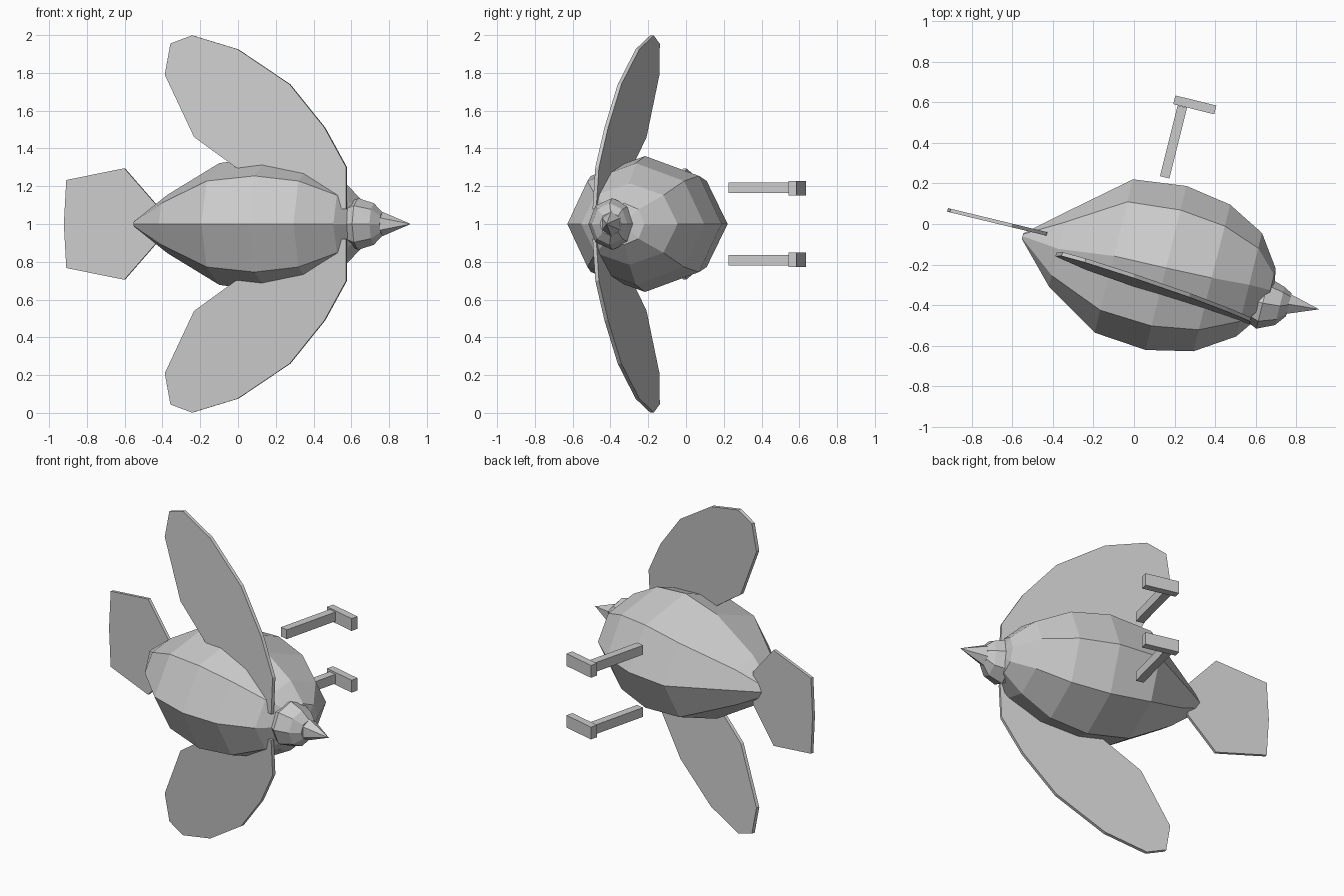
import bpy, bmesh, math
from mathutils import Vector

if "Cube" in bpy.data.objects:
    bpy.data.objects.remove(bpy.data.objects["Cube"])

TILT = math.radians(-14)
AXIS = Vector((math.cos(TILT), math.sin(TILT), 0))     # tail to beak
BELLY = Vector((-math.sin(TILT), math.cos(TILT), 0))   # back to belly
ORIGIN = Vector((0.158, -0.217, 1.0))


def place(s, t, z):
    return ORIGIN + AXIS * s + BELLY * t + Vector((0, 0, z))


def finish(name, bm):
    bmesh.ops.recalc_face_normals(bm, faces=bm.faces)
    mesh = bpy.data.meshes.new(name)
    bm.to_mesh(mesh)
    bm.free()
    obj = bpy.data.objects.new(name, mesh)
    bpy.context.collection.objects.link(obj)


def loft(name, rings, sides, start=0.0):
    """Rings are (s, centre t, radius t, radius z); radius 0 is a point."""
    bm = bmesh.new()
    loops = []
    for s, c, rt, rz in rings:
        if rt == 0:
            loops.append([bm.verts.new(place(s, c, 0))] * sides)
        else:
            angles = [start + 2 * math.pi * i / sides for i in range(sides)]
            loops.append([bm.verts.new(place(s, c + rt * math.cos(a), rz * math.sin(a)))
                          for a in angles])
    for a, b in zip(loops, loops[1:]):
        for i in range(sides):
            j = (i + 1) % sides
            bm.faces.new(list(dict.fromkeys((a[i], a[j], b[j], b[i]))))
    for loop in (loops[0], loops[-1]):
        if loop[0] is not loop[1]:
            bm.faces.new(loop)
    finish(name, bm)


def plate(name, points, thickness):
    """Flat outline given a thickness centred on its plane."""
    bm = bmesh.new()
    face = bm.faces.new([bm.verts.new(p) for p in points])
    face.normal_update()
    n = face.normal * thickness
    for v in bm.verts:
        v.co -= n / 2
    out = bmesh.ops.extrude_face_region(bm, geom=[face], use_keep_orig=True)
    for v in out["geom"]:
        if isinstance(v, bmesh.types.BMVert):
            v.co += n
    finish(name, bm)


def bar(name, x, y, z, size):
    """Box aligned to the tilted body axis."""
    bm = bmesh.new()
    bmesh.ops.create_cube(bm, size=1)
    for v in bm.verts:
        p = v.co.copy()
        v.co = (Vector((x, y, z)) + AXIS * p.x * size[0]
                + BELLY * p.y * size[1] + Vector((0, 0, p.z * size[2])))
    finish(name, bm)


# Faceted body, head and beak
loft("body", [(-0.725, -0.019, 0.014, 0.014), (-0.538, -0.037, 0.192, 0.155),
              (-0.264, -0.005, 0.39, 0.322), (0, 0, 0.417, 0.36),
              (0.231, 0.007, 0.373, 0.322), (0.418, 0.019, 0.263, 0.216),
              (0.526, 0.018, 0.11, 0.11), (0.545, 0.018, 0, 0)], 8)
loft("head", [(0.43, -0.05, 0.10, 0.10), (0.505, -0.053, 0.13, 0.137),
              (0.59, -0.046, 0.097, 0.11), (0.632, -0.03, 0.058, 0.062)], 8)
loft("beak", [(0.628, -0.027, 0.058, 0.066), (0.783, -0.015, 0, 0)], 6, math.pi / 2)

# Wings: flat outline on a slanted plane, one on each side
WING = [(0.575, 0.08), (0.575, 0.30), (0.46, 0.51), (0.275, 0.74), (0, 0.925),
        (-0.24, 0.998), (-0.355, 0.955), (-0.385, 0.79), (-0.23, 0.46),
        (-0.01, 0.30), (0.55, 0.08)]
for side, label in ((1, "upper"), (-1, "lower")):
    plate(label + "_wing",
          [(x, -0.298 - 0.30 * x + 0.066 * (h - 0.3), 1 + side * h) for x, h in WING], 0.02)
    # Legs and feet
    bar(label + "_leg", 0.195, 0.405, 1 + side * 0.192, (0.048, 0.36, 0.057))
    bar(label + "_foot", 0.30, 0.588, 1 + side * 0.19, (0.208, 0.044, 0.076))

# Tail fan
half = [(-0.43, 0.10), (-0.60, 0.295), (-0.907, 0.233)]
fan = half + [(-0.92, 0)] + [(x, -h) for x, h in reversed(half)]
plate("tail", [(x, -0.153 - 0.242 * x, 1 + h) for x, h in fan], 0.018)
